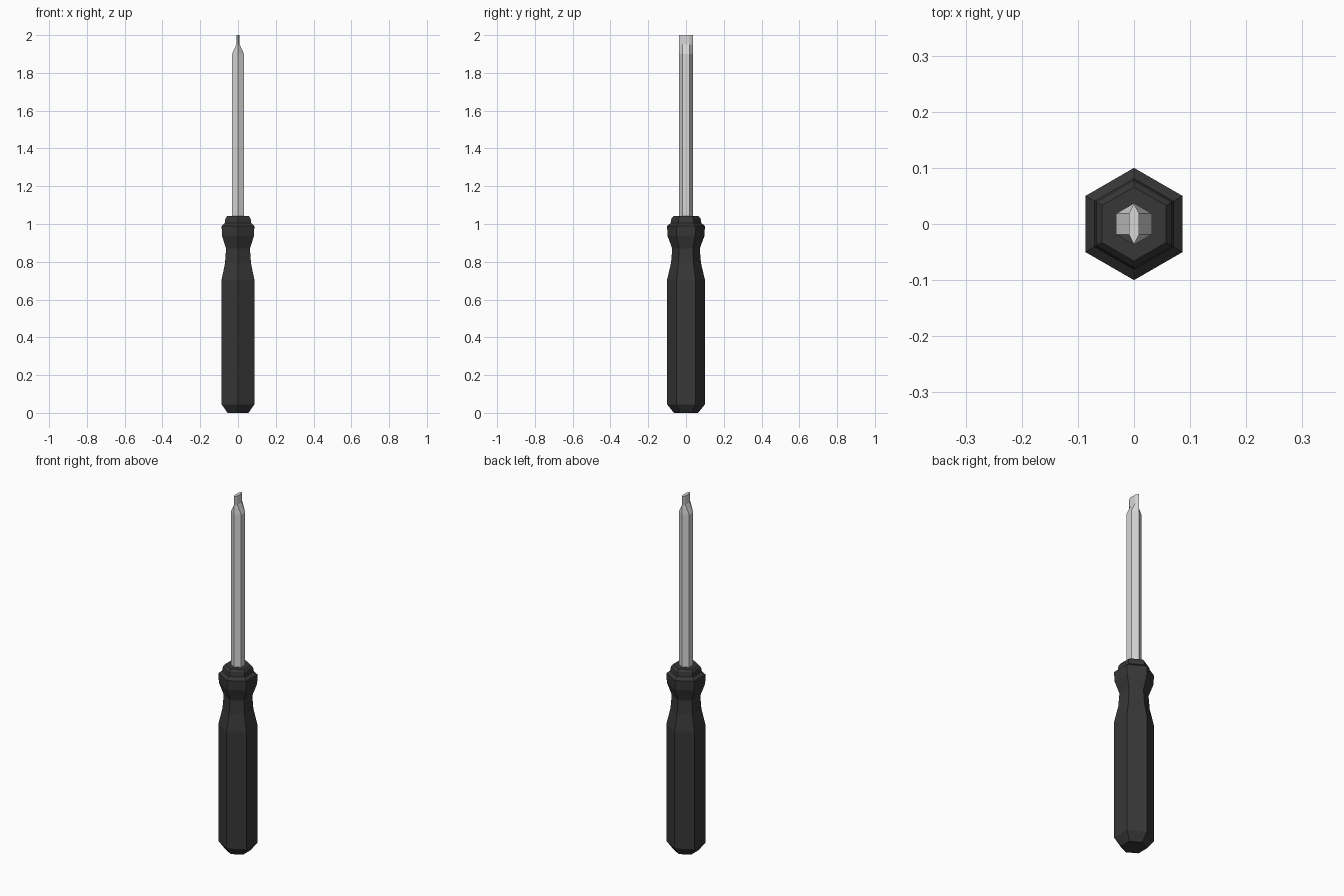
import bpy
import bmesh
import math

cube = bpy.data.objects.get("Cube")
if cube:
    bpy.data.objects.remove(cube, do_unlink=True)


def material(name, rgb, roughness):
    mat = bpy.data.materials.new(name)
    mat.use_nodes = True
    mat.diffuse_color = (*rgb, 1)
    bsdf = mat.node_tree.nodes["Principled BSDF"]
    bsdf.inputs["Base Color"].default_value = (*rgb, 1)
    bsdf.inputs["Roughness"].default_value = roughness
    return mat


def hexagon(radius, z, half_width=None):
    """Hexagon with points on the y axis; half_width overrides its x extent."""
    w = radius * math.cos(math.pi / 6) if half_width is None else half_width
    h = radius / 2
    return [(0, -radius, z), (w, -h, z), (w, h, z),
            (0, radius, z), (-w, h, z), (-w, -h, z)]


def loft(name, rings, mat):
    """Skin a stack of rings and cap both ends."""
    bm = bmesh.new()
    loops = [[bm.verts.new(p) for p in ring] for ring in rings]
    for low, high in zip(loops, loops[1:]):
        for i in range(len(low)):
            j = (i + 1) % len(low)
            bm.faces.new((low[i], low[j], high[j], high[i]))
    bm.faces.new(loops[0][::-1])
    bm.faces.new(loops[-1])
    bmesh.ops.recalc_face_normals(bm, faces=bm.faces)
    mesh = bpy.data.meshes.new(name)
    bm.to_mesh(mesh)
    bm.free()
    mesh.materials.append(mat)
    obj = bpy.data.objects.new(name, mesh)
    bpy.context.collection.objects.link(obj)
    return obj


black = material("black plastic", (0.038, 0.038, 0.038), 0.6)
steel = material("pale steel", (0.68, 0.68, 0.68), 0.4)

# Handle: chamfered butt, straight grip, finger waist, collar
handle_profile = [(0.064, 0), (0.1, 0.045), (0.1, 0.705), (0.079, 0.795),
                  (0.073, 0.87), (0.098, 0.938), (0.1, 0.99), (0.081, 1.005),
                  (0.077, 1.03), (0.066, 1.042)]
loft("handle", [hexagon(r, z) for r, z in handle_profile], black)

# Shaft: hexagonal bar whose two side faces pinch into a flat blade
R = 0.037
loft("shaft_and_blade", [hexagon(R, 1.0), hexagon(R, 1.9),
                         hexagon(R, 1.95, 0.009), hexagon(R, 2.0, 0.009)], steel)
